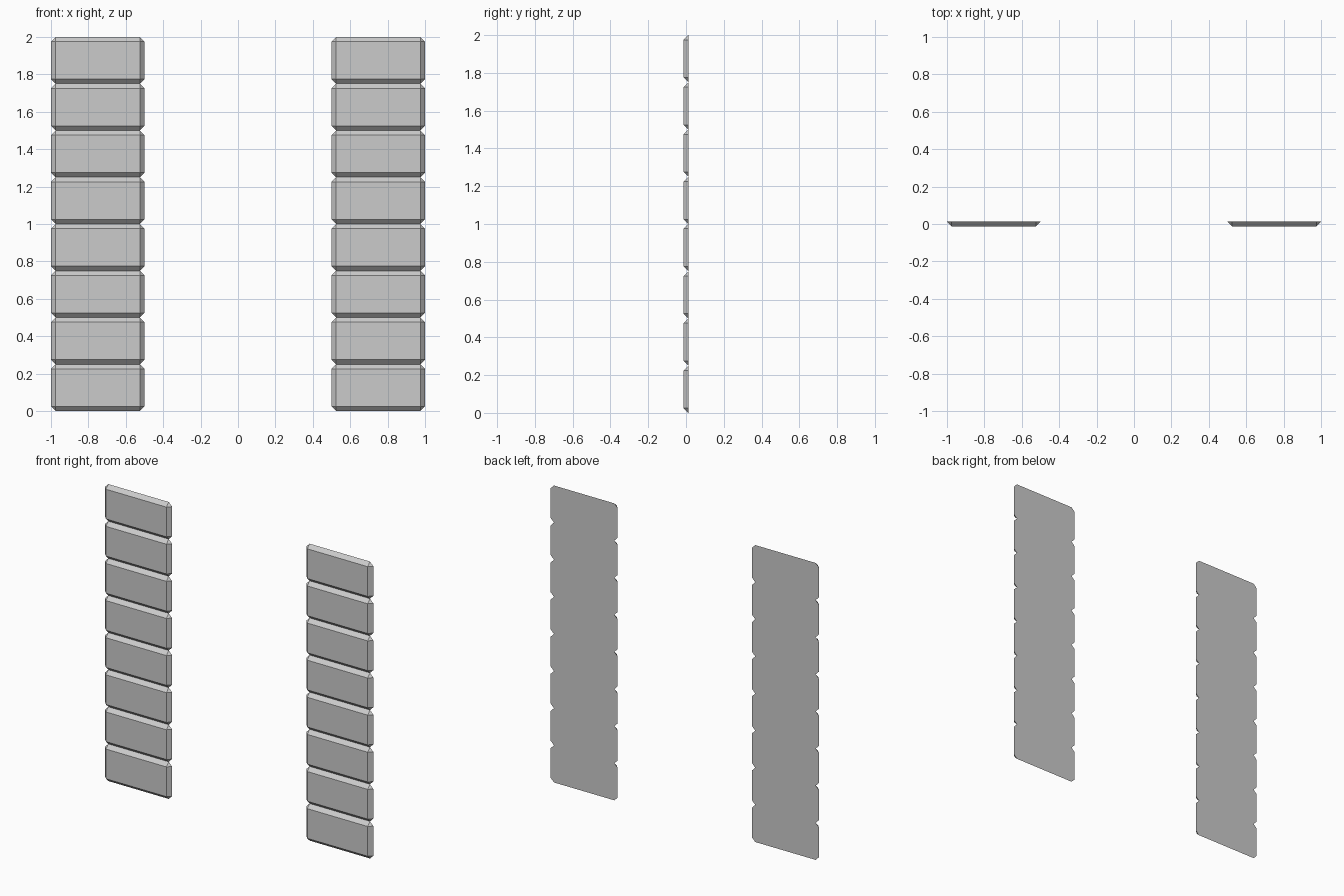
import bpy, bmesh

if "Cube" in bpy.data.objects:
    bpy.data.objects.remove(bpy.data.objects["Cube"])

W, H, D, B = 0.5, 0.25, 0.025, 0.025   # block width, height, depth, chamfer
COUNT = 8


def corner_block():
    """Quoin block: flat back with clipped corners, chamfered to a smaller front face."""
    bm = bmesh.new()
    w, h = W / 2, H / 2
    for sx in (-1, 1):
        for sz in (-1, 1):
            bm.verts.new((sx * (w - B), -D / 2, sz * (h - B)))
            bm.verts.new((sx * w, D / 2, sz * (h - B)))
            bm.verts.new((sx * (w - B), D / 2, sz * h))
    bmesh.ops.convex_hull(bm, input=bm.verts)
    # merge the hull triangles into flat faces
    bmesh.ops.dissolve_limit(bm, angle_limit=0.02, verts=bm.verts, edges=bm.edges)
    bmesh.ops.recalc_face_normals(bm, faces=bm.faces)
    mesh = bpy.data.meshes.new("quoin_block")
    bm.to_mesh(mesh)
    bm.free()
    return mesh


# Two stacked columns of blocks sharing one mesh
block = corner_block()
for name, x in (("left_quoins", -0.75), ("right_quoins", 0.75)):
    column = bpy.data.objects.new(name, block)
    bpy.context.collection.objects.link(column)
    column.location = (x, 0, H / 2)
    stack = column.modifiers.new("stack", 'ARRAY')
    stack.count = COUNT
    stack.use_relative_offset = False
    stack.use_constant_offset = True
    stack.constant_offset_displace = (0, 0, H)
